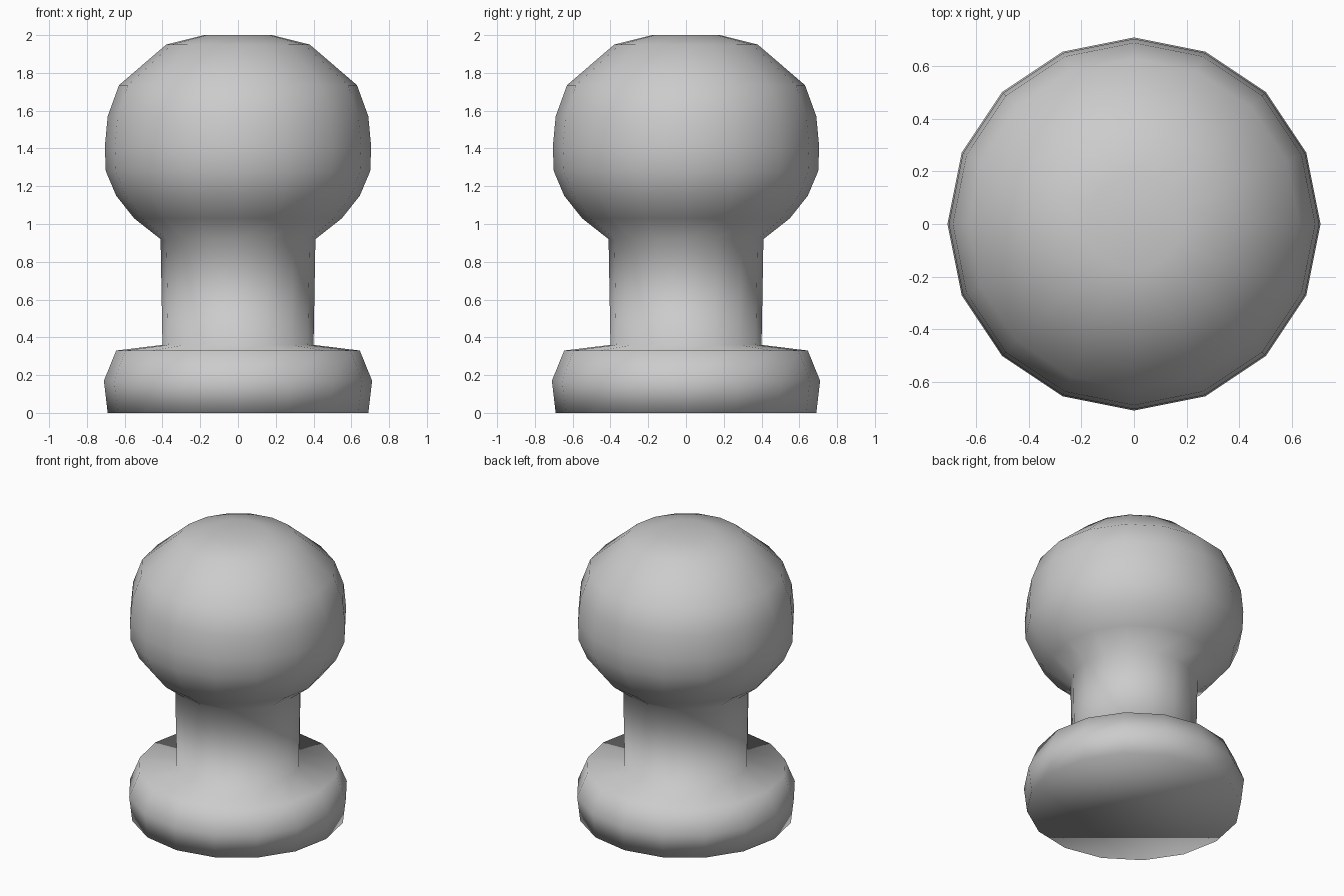
import bpy, bmesh, math

if "Cube" in bpy.data.objects:
    bpy.data.objects.remove(bpy.data.objects["Cube"])

SIDES = 16


def lathe(name, profile):
    """Revolve a (radius, z) profile, bottom to top, and cap both ends."""
    bm = bmesh.new()
    rings = []
    for r, z in profile:
        rings.append([bm.verts.new((r * math.cos(2 * math.pi * i / SIDES),
                                    r * math.sin(2 * math.pi * i / SIDES), z))
                      for i in range(SIDES)])
    for low, high in zip(rings, rings[1:]):
        for i in range(SIDES):
            j = (i + 1) % SIDES
            bm.faces.new((low[i], low[j], high[j], high[i]))
    bm.faces.new(rings[0][::-1])
    bm.faces.new(rings[-1])
    for f in bm.faces:
        f.smooth = True
    mesh = bpy.data.meshes.new(name)
    bm.to_mesh(mesh)
    bm.free()
    obj = bpy.data.objects.new(name, mesh)
    bpy.context.collection.objects.link(obj)
    return obj


# Foot disc, neck and round head as one continuous turned body
foot = [(0.69, 0.0), (0.71, 0.17), (0.645, 0.33)]
neck = [(0.40, 0.36), (0.41, 0.92)]
head = [(0.55, 1.03), (0.645, 1.15), (0.70, 1.28), (0.705, 1.41),
        (0.69, 1.57), (0.63, 1.735), (0.38, 1.95), (0.18, 2.0)]
lathe("turned_knob", foot + neck + head)
